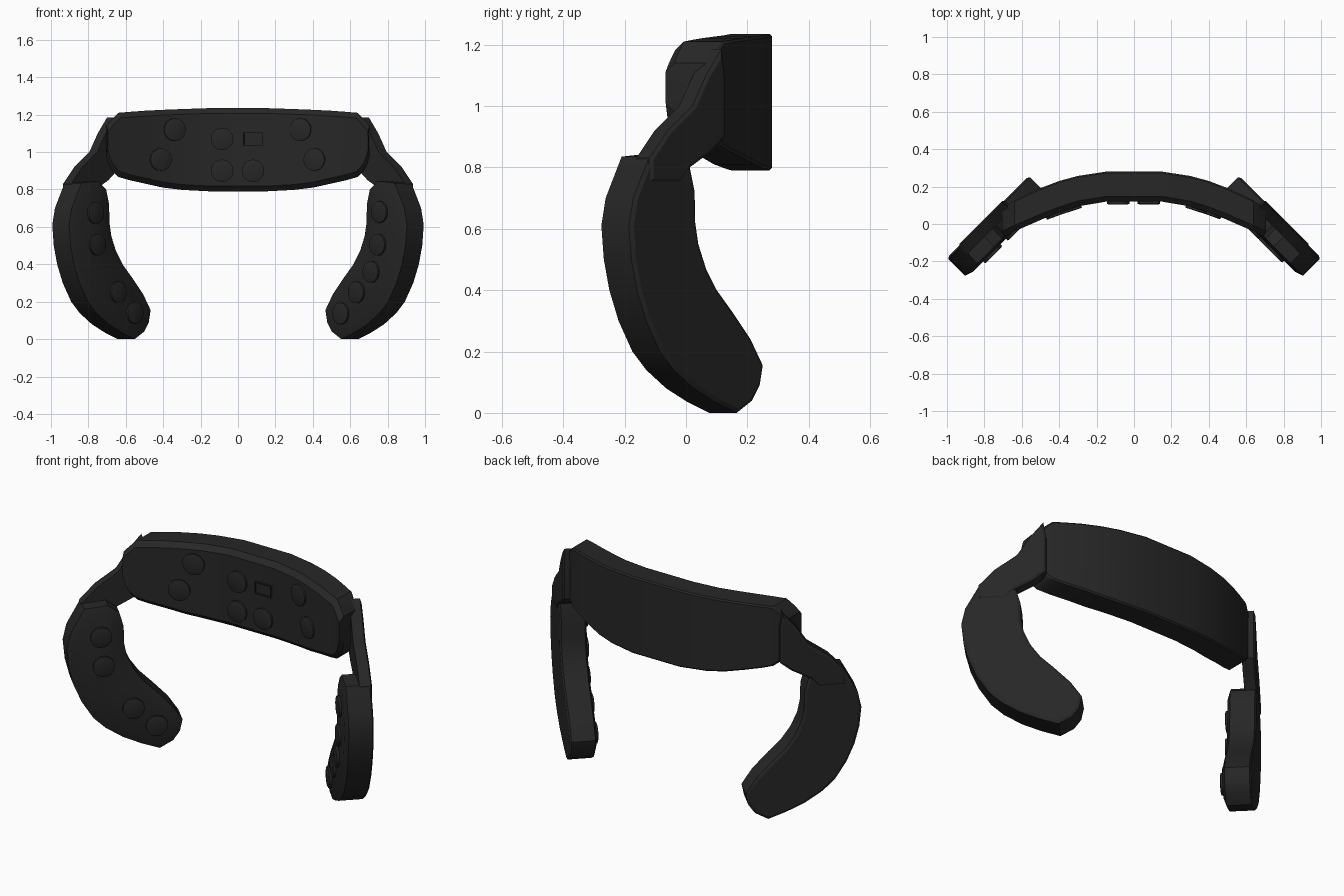
import bpy, bmesh, math
from mathutils import Vector, Matrix

if "Cube" in bpy.data.objects:
    bpy.data.objects.remove(bpy.data.objects["Cube"])

black = bpy.data.materials.new("matte_black")
black.diffuse_color = (0.02, 0.02, 0.02, 1)
black.use_nodes = True
black.node_tree.nodes["Principled BSDF"].inputs["Base Color"].default_value = black.diffuse_color


def finish(bm, name, angle=28):
    bmesh.ops.recalc_face_normals(bm, faces=bm.faces)
    me = bpy.data.meshes.new(name)
    bm.to_mesh(me)
    bm.free()
    me.materials.append(black)
    me.shade_smooth()
    me.set_sharp_from_angle(angle=math.radians(angle))
    ob = bpy.data.objects.new(name, me)
    bpy.context.collection.objects.link(ob)
    return ob


# Curved centre panel: x, front y, back y, bottom z, top z
STATIONS = [
    (0.0, .12, .28, .79, 1.235), (.15, .12, .28, .79, 1.235),
    (.3, .095, .257, .798, 1.23), (.4, .063, .23, .81, 1.226),
    (.5, .025, .192, .832, 1.221), (.58, -.01, .155, .85, 1.215),
    (.64, -.035, .125, .867, 1.21), (.67, -.05, .105, .895, 1.18),
    (.69, -.06, .09, .93, 1.157), (.705, -.066, .08, .98, 1.14)]


def front_y(x):
    x = abs(x)
    for a, b in zip(STATIONS, STATIONS[1:]):
        if x <= b[0]:
            return a[1] + (b[1] - a[1]) * (x - a[0]) / (b[0] - a[0])
    return STATIONS[-1][1]


bm = bmesh.new()
rings = []
full = [(-s[0],) + s[1:] for s in STATIONS[:0:-1]] + STATIONS
for x, yf, yb, zb, zt in full:
    c = 0.028
    sec = [(yb, zt - .008), (yb - .008, zt), (yf + c, zt), (yf, zt - c),
           (yf, zb + c), (yf + c, zb), (yb - .008, zb), (yb, zb + .008)]
    rings.append([bm.verts.new((x * (.985 if i in (3, 4) else 1), y, z))
                  for i, (y, z) in enumerate(sec)])
for r, q in zip(rings, rings[1:]):
    for i in range(8):
        j = (i + 1) % 8
        bm.faces.new((r[i], r[j], q[j], q[i]))
bm.faces.new(rings[0])
bm.faces.new(rings[-1])
finish(bm, "centre_panel")


# Plates lying in the 45 degree side planes
R = math.sqrt(0.5)


def side_plate(name, outline, c_out, thick, side, inner_inset, inner_depth, outer_inset):
    bm = bmesh.new()
    outer = [bm.verts.new((side * (c_out - s), s, z)) for s, z in outline]
    inner = [bm.verts.new((side * (c_out - s - thick * R), s - thick * R, z)) for s, z in outline]
    n = len(outline)
    fo, fi = bm.faces.new(outer), bm.faces.new(inner)
    for i in range(n):
        j = (i + 1) % n
        bm.faces.new((outer[i], outer[j], inner[j], inner[i]))
    bmesh.ops.recalc_face_normals(bm, faces=bm.faces)
    for f, w, d in ((fi, inner_inset, inner_depth), (fo, outer_inset, 0.008)):
        if w:
            bmesh.ops.inset_region(bm, faces=[f], thickness=w, depth=d, use_even_offset=True)
    finish(bm, name)


PADDLE = [(-.186, .61), (-.172, .7), (-.12, .835), (-.03, .845), (.012, .80),
          (.028, .72), (.03, .62), (.04, .55), (.065, .47), (.10, .40), (.15, .33),
          (.21, .24), (.25, .155), (.24, .09), (.215, .04), (.165, .0), (.095, .035),
          (.025, .08), (-.04, .14), (-.085, .2), (-.13, .3), (-.16, .4), (-.178, .5)]
ARM = [(-.12, .83), (-.06, .92), (.02, 1.0), (.065, 1.1), (.115, 1.185), (.125, 1.1),
       (.125, .9), (.08, .85), (.012, .8), (-.02, .75), (-.12, .75)]
for side, tag in ((1, "right"), (-1, "left")):
    side_plate(tag + "_paddle", PADDLE, .807, .127, side, .045, .016, .014)
    side_plate(tag + "_arm", ARM, .815, .06, side, 0, 0, .012)


# Round buttons and the small framed window
def place(bm, loc, normal):
    n = Vector(normal).normalized()
    up = Vector((0, 0, 1))
    rot = Matrix((up.cross(n), up, n)).transposed().to_4x4()
    bm.transform(Matrix.Translation(loc) @ rot)


def button(name, loc, normal, r=.06):
    bm = bmesh.new()
    bmesh.ops.create_cone(bm, cap_ends=True, segments=24, radius1=r, radius2=r, depth=.024)
    top = [f for f in bm.faces if f.normal.z > .9]
    bmesh.ops.inset_region(bm, faces=top, thickness=.008, depth=.003)
    place(bm, loc, normal)
    finish(bm, name)


def panel_spot(x, z):
    slope = (front_y(x + .02) - front_y(x - .02)) / .04
    return (x, front_y(x), z), (slope, -1, 0)


for x, z in [(-.34, 1.12), (-.415, .96), (-.085, 1.07), (-.085, .9),
             (.08, .9), (.335, 1.12), (.41, .96)]:
    button("panel_button", *panel_spot(x, z))

bm = bmesh.new()
bmesh.ops.create_cube(bm, size=1, matrix=Matrix.Diagonal((.105, .07, .02, 1)))
top = [f for f in bm.faces if f.normal.z > .9]
bmesh.ops.inset_region(bm, faces=top, thickness=.008, depth=0)
bmesh.ops.inset_region(bm, faces=top, thickness=.001, depth=-.008)
place(bm, *panel_spot(.08, 1.07))
finish(bm, "panel_window")

FACE_C = .807 - (.127 + .016) * 2 * R
SPOTS = {1: [(.76, .68), (.75, .505), (.715, .36), (.637, .25), (.553, .137)],
         -1: [(.765, .675), (.755, .505), (.643, .25), (.555, .14)]}
for side, spots in SPOTS.items():
    for x, z in spots:
        button("paddle_button", (side * x, FACE_C - x, z), (-side, -1, 0), .058)
